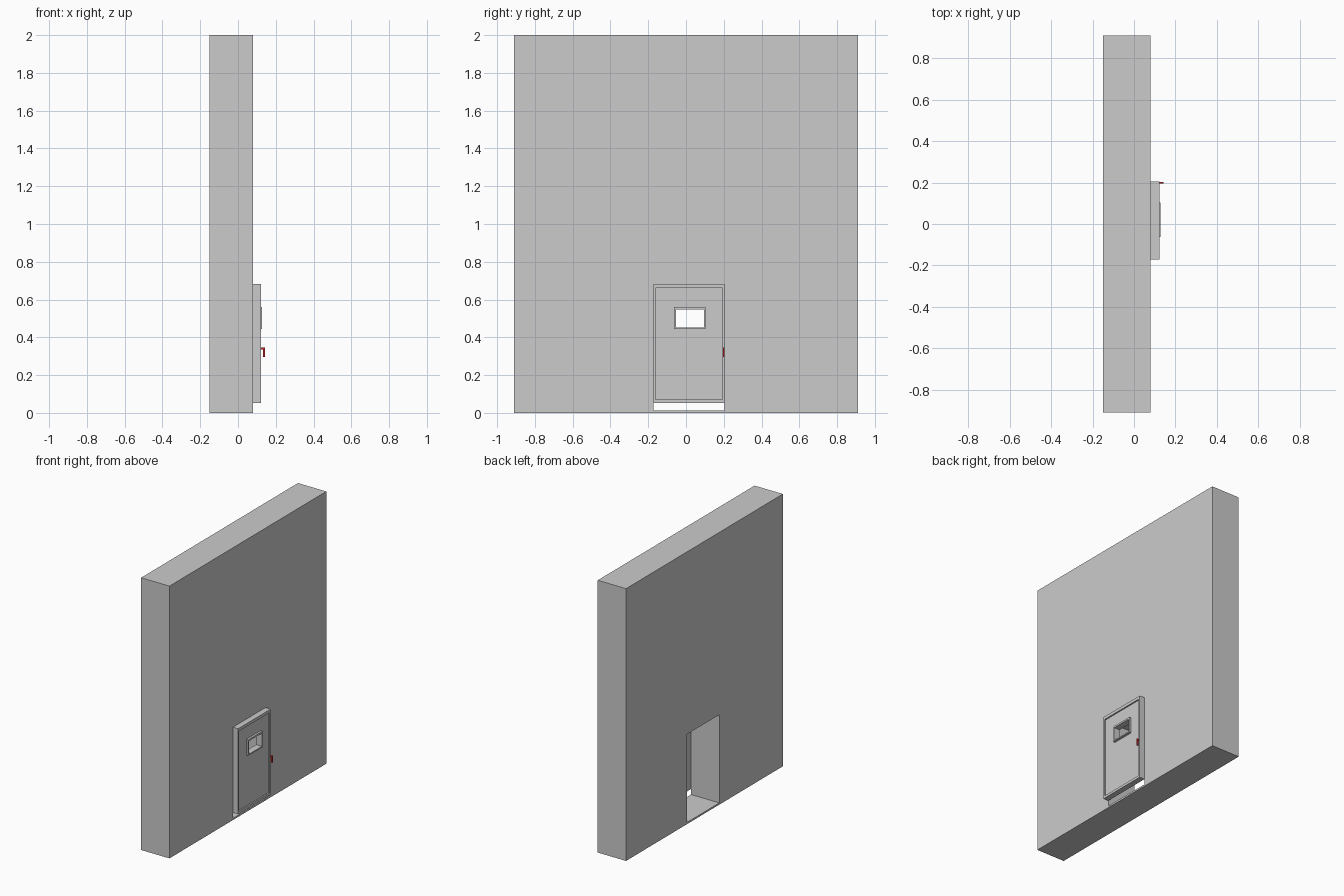
import bpy

if "Cube" in bpy.data.objects:
    bpy.data.objects.remove(bpy.data.objects["Cube"])


def box(name, x, y, z):
    """Box from (min, max) ranges."""
    v = [(a, b, c) for a in x for b in y for c in z]
    f = [(0, 1, 3, 2), (4, 6, 7, 5), (0, 4, 5, 1), (2, 3, 7, 6), (0, 2, 6, 4), (1, 5, 7, 3)]
    me = bpy.data.meshes.new(name)
    me.from_pydata(v, [], f)
    ob = bpy.data.objects.new(name, me)
    bpy.context.collection.objects.link(ob)
    return ob


def cut(target, name, x, y, z):
    """Subtract a box from the target."""
    c = box(name, x, y, z)
    c.hide_render = True
    c.hide_viewport = True
    c.display_type = 'WIRE'
    m = target.modifiers.new(name, 'BOOLEAN')
    m.operation = 'DIFFERENCE'
    m.solver = 'EXACT'
    m.object = c


WINDOW_Y, WINDOW_Z = (-0.054, 0.096), (0.451, 0.547)

# Wall with a doorway
wall = box("wall", (-0.15, 0.08), (-0.91, 0.91), (0, 2))
cut(wall, "doorway_cutter", (-0.3, 0.3), (-0.172, 0.203), (0.013, 0.66))

# Door slab with recessed panel and window hole
door = box("door", (0.08, 0.122), (-0.172, 0.205), (0.053, 0.682))
cut(door, "panel_cutter", (0.112, 0.2), (-0.162, 0.193), (0.071, 0.66))
cut(door, "window_cutter", (0.0, 0.2), WINDOW_Y, WINDOW_Z)

# Window surround
surround = box("window_surround", (0.105, 0.127), (-0.063, 0.104), (0.443, 0.56))
cut(surround, "surround_cutter", (0.0, 0.2), WINDOW_Y, WINDOW_Z)

# Red handle: short stem and hanging grip
red = bpy.data.materials.new("handle_red")
red.diffuse_color = (0.6, 0.02, 0.02, 1)
red.use_nodes = True
red.node_tree.nodes["Principled BSDF"].inputs["Base Color"].default_value = red.diffuse_color
for part in (box("handle_stem", (0.118, 0.134), (0.195, 0.203), (0.336, 0.345)),
             box("handle_grip", (0.132, 0.143), (0.195, 0.203), (0.296, 0.345))):
    part.data.materials.append(red)
